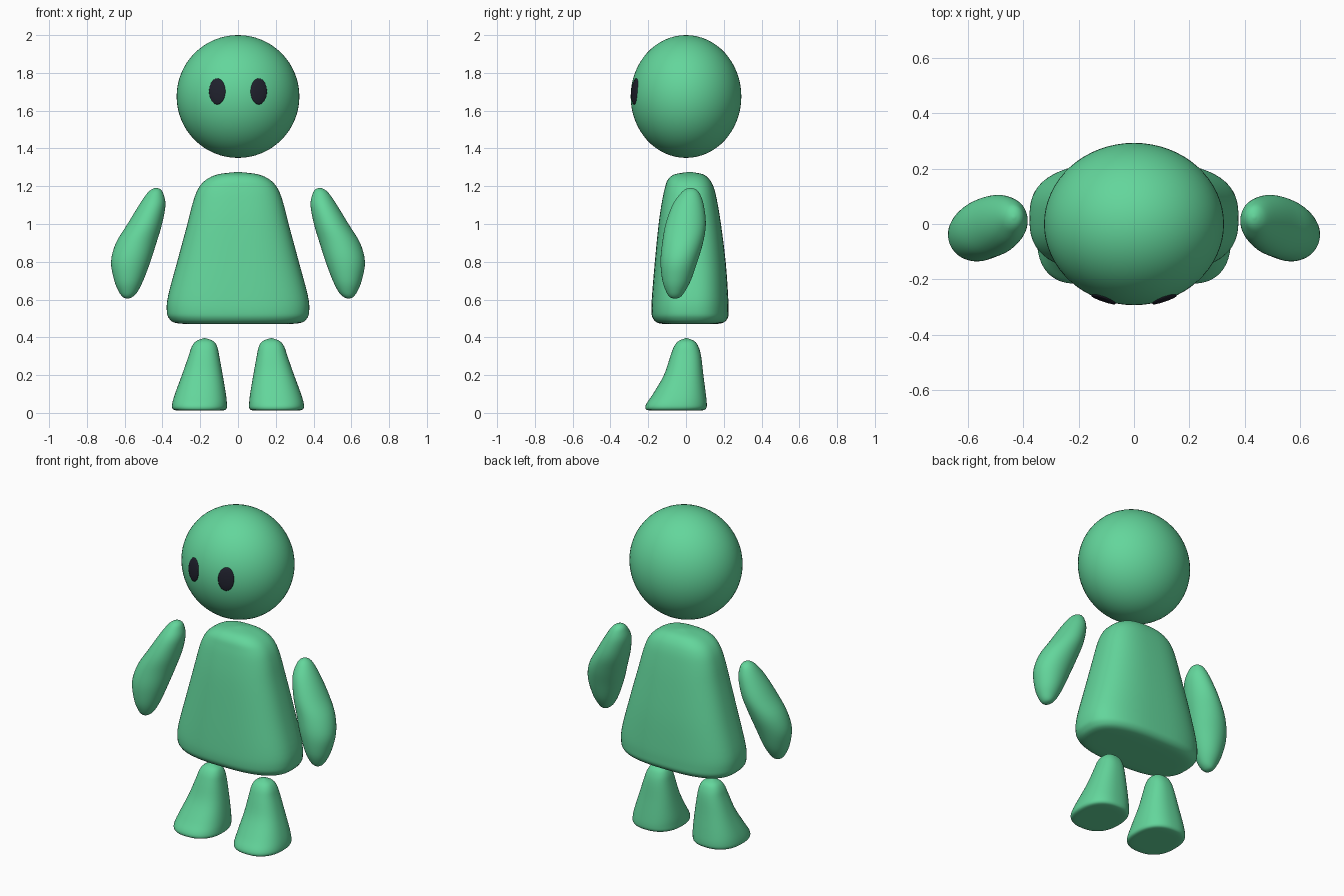
import bpy, bmesh, math

if "Cube" in bpy.data.objects:
    bpy.data.objects.remove(bpy.data.objects["Cube"])

def material(name, col):
    m = bpy.data.materials.new(name)
    m.diffuse_color = (*col, 1)
    m.use_nodes = True
    m.node_tree.nodes["Principled BSDF"].inputs["Base Color"].default_value = m.diffuse_color
    return m

GREEN = material("green", (0.125, 0.67, 0.33))
DARK = material("dark", (0.014, 0.015, 0.026))

def finish(bm, name, mat):
    bmesh.ops.recalc_face_normals(bm, faces=bm.faces[:])
    for f in bm.faces:
        f.smooth = True
    me = bpy.data.meshes.new(name)
    bm.to_mesh(me)
    bm.free()
    me.materials.append(mat)
    ob = bpy.data.objects.new(name, me)
    bpy.context.collection.objects.link(ob)
    return ob

def smooth_path(pts, steps):
    """Catmull-Rom interpolation through the section rows."""
    out = []
    for i in range(len(pts) - 1):
        a, b, c, d = (pts[max(i - 1, 0)], pts[i], pts[i + 1], pts[min(i + 2, len(pts) - 1)])
        for s in range(steps):
            t = s / steps
            out.append([0.5 * (2*q + (r - p)*t + (2*p - 5*q + 4*r - w)*t*t + (3*q - p - 3*r + w)*t**3)
                        for p, q, r, w in zip(a, b, c, d)])
    return out + [list(pts[-1])]

def loft(name, rows, power, side=1, seg=64, steps=4):
    """Skin superellipse sections given as rows of (z, x0, x1, y0, y1)."""
    bm = bmesh.new()
    rings = []
    for z, x0, x1, y0, y1 in smooth_path(rows, steps):
        ring = []
        for k in range(seg):
            a = 2 * math.pi * k / seg
            c, s = math.cos(a), math.sin(a)
            x = (x0 + x1) / 2 + (x1 - x0) / 2 * math.copysign(abs(c) ** (2 / power), c)
            y = (y0 + y1) / 2 + (y1 - y0) / 2 * math.copysign(abs(s) ** (2 / power), s)
            ring.append(bm.verts.new((side * x, y, z)))
        rings.append(ring)
    for r, q in zip(rings, rings[1:]):
        for k in range(seg):
            n = (k + 1) % seg
            bm.faces.new((r[k], r[n], q[n], q[k]))
    bm.faces.new(rings[0])
    bm.faces.new(rings[-1])
    return finish(bm, name, GREEN)

# head
HX, HY, HZ, HC = 0.325, 0.293, 0.325, 1.675
bm = bmesh.new()
bmesh.ops.create_uvsphere(bm, u_segments=64, v_segments=32, radius=1)
for v in bm.verts:
    v.co = (v.co.x * HX, v.co.y * HY, HC + v.co.z * HZ)
finish(bm, "head", GREEN)

# eyes: thin oval patches following the curve of the face
def eye(name, side):
    bm = bmesh.new()
    seg = 40
    def vert(r, a, lift):
        x = side * 0.11 + 0.043 * r * math.cos(a)
        z = 0.027 + 0.069 * r * math.sin(a)
        y = -HY * lift * math.sqrt(1 - (x / HX) ** 2 - (z / HZ) ** 2)
        return bm.verts.new((x, y, HC + z))
    rings = [[vert(r, 2 * math.pi * k / seg, l) for k in range(seg)]
             for r, l in ((1, 0.98), (1, 1.012), (0.9, 1.018), (0.5, 1.02), (0.05, 1.02))]
    for r, q in zip(rings, rings[1:]):
        for k in range(seg):
            n = (k + 1) % seg
            bm.faces.new((r[k], r[n], q[n], q[k]))
    bm.faces.new(rings[0])
    bm.faces.new(rings[-1])
    finish(bm, name, DARK)

# body: flared, rounded bell; rows are (z, half width, back, front)
body = [(0.47, 0.01, 0.015, 0.03), (0.47, 0.2, -0.08, 0.125), (0.475, 0.325, -0.145, 0.19),
        (0.5, 0.365, -0.175, 0.22), (0.54, 0.377, -0.183, 0.225), (0.62, 0.37, -0.18, 0.223),
        (0.8, 0.322, -0.165, 0.21), (1.0, 0.268, -0.145, 0.185), (1.12, 0.237, -0.127, 0.165),
        (1.19, 0.209, -0.112, 0.148), (1.235, 0.168, -0.096, 0.125), (1.263, 0.105, -0.06, 0.09),
        (1.275, 0.01, 0.01, 0.03)]
loft("body", [(z, -h, h, a, b) for z, h, a, b in body], 2.7)

# arms: leaning drops; legs: tapered with toes forward
arm = [(0.605, 0.58, 0.59, -0.063, -0.055), (0.613, 0.56, 0.609, -0.085, -0.03),
       (0.64, 0.533, 0.63, -0.104, -0.008), (0.7, 0.502, 0.655, -0.125, 0.025),
       (0.8, 0.464, 0.672, -0.135, 0.06), (0.9, 0.432, 0.646, -0.126, 0.09),
       (1.0, 0.402, 0.585, -0.108, 0.105), (1.1, 0.384, 0.524, -0.072, 0.094),
       (1.16, 0.395, 0.483, -0.03, 0.073), (1.183, 0.41, 0.458, -0.004, 0.052),
       (1.191, 0.43, 0.438, 0.02, 0.028)]
leg = [(0.012, 0.2, 0.21, -0.055, -0.045), (0.012, 0.12, 0.29, -0.14, 0.04),
       (0.014, 0.075, 0.332, -0.2, 0.09), (0.025, 0.06, 0.348, -0.215, 0.107),
       (0.05, 0.059, 0.348, -0.209, 0.11), (0.1, 0.064, 0.334, -0.175, 0.105),
       (0.2, 0.081, 0.297, -0.117, 0.092), (0.3, 0.099, 0.262, -0.083, 0.08),
       (0.35, 0.11, 0.245, -0.064, 0.066), (0.38, 0.13, 0.222, -0.04, 0.045),
       (0.396, 0.174, 0.18, -0.002, 0.004)]
for label, side in (("left", 1), ("right", -1)):
    eye(label + "_eye", side)
    loft(label + "_arm", arm, 2.0, side)
    loft(label + "_leg", leg, 2.4, side)
